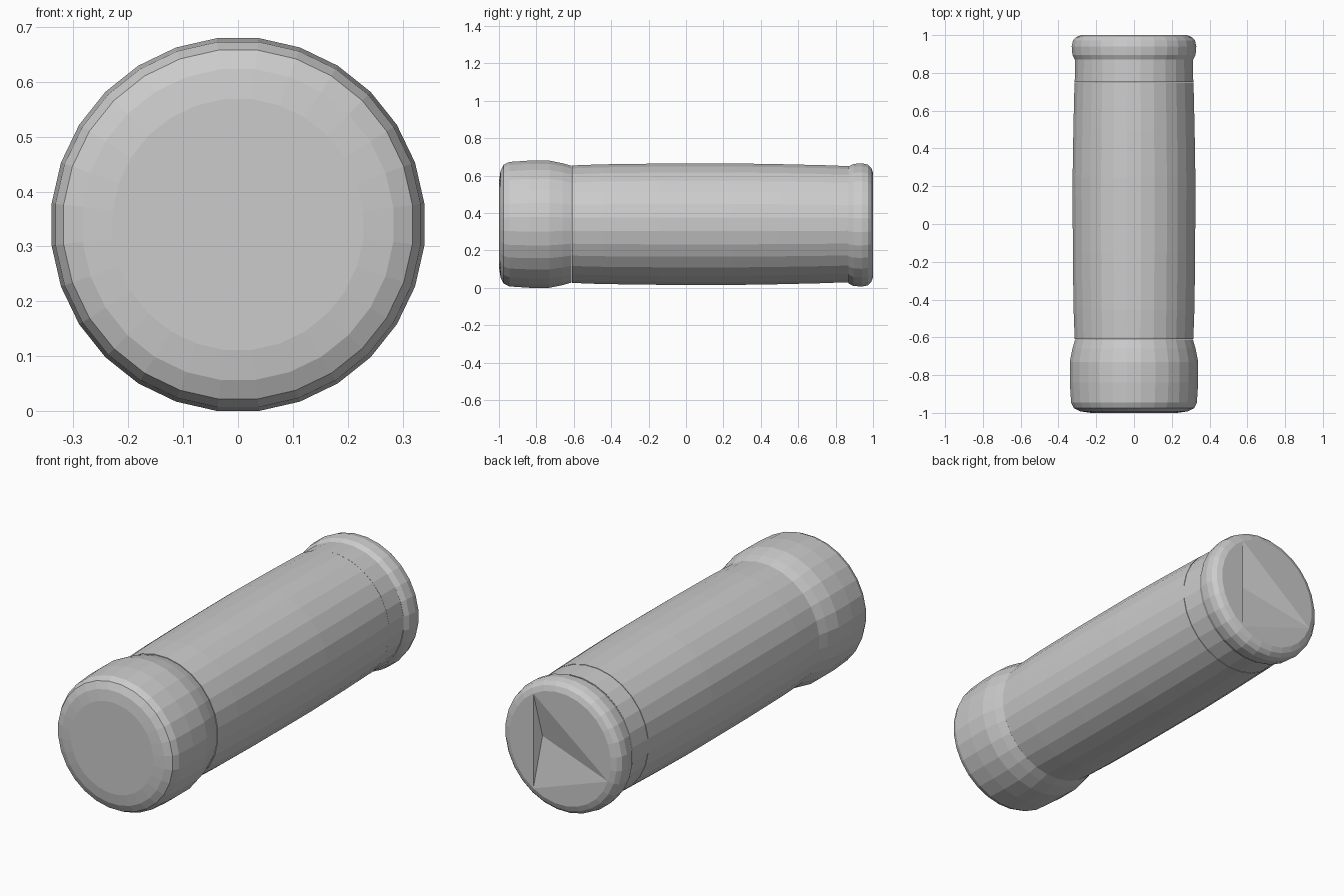
import bpy, bmesh, math

if "Cube" in bpy.data.objects:
    bpy.data.objects.remove(bpy.data.objects["Cube"])

SIDES = 28
AXIS_Z = 0.34


def lathe(name, profile, cap_first=True, cap_last=True, axis_z=AXIS_Z):
    """Faceted turned part along y; profile is a list of (y, radius)."""
    bm = bmesh.new()
    rings = []
    for y, r in profile:
        ring = []
        for i in range(SIDES):
            a = 2 * math.pi * (i + 0.5) / SIDES
            ring.append(bm.verts.new((r * math.sin(a), y, axis_z + r * math.cos(a))))
        rings.append(ring)
    for a, b in zip(rings, rings[1:]):
        for i in range(SIDES):
            j = (i + 1) % SIDES
            bm.faces.new((a[i], a[j], b[j], b[i]))
    if cap_first:
        bm.faces.new(rings[0])
    if cap_last:
        bm.faces.new(rings[-1])
    return name, bm, rings


def finish(name, bm):
    bmesh.ops.recalc_face_normals(bm, faces=bm.faces)
    mesh = bpy.data.meshes.new(name)
    bm.to_mesh(mesh)
    bm.free()
    obj = bpy.data.objects.new(name, mesh)
    bpy.context.collection.objects.link(obj)
    return obj


# Wide front cap, rounded at the face and tapered into the body
name, bm, _ = lathe("front_cap", [
    (-1.0, 0.23), (-0.992, 0.285), (-0.975, 0.32), (-0.945, 0.335),
    (-0.84, 0.342), (-0.73, 0.342), (-0.66, 0.328), (-0.612, 0.314)])
finish(name, bm)

# Slightly barrel-shaped main body
name, bm, _ = lathe("body", [
    (-0.61, 0.316), (-0.45, 0.322), (-0.15, 0.326), (0.25, 0.327),
    (0.5, 0.323), (0.75, 0.317)])
finish(name, bm)

# Narrow collar behind the body
name, bm, _ = lathe("collar", [(0.752, 0.316), (0.87, 0.313)])
finish(name, bm)

# Rounded back cap with a shallow three-sided pit in its end
name, bm, rings = lathe("back_cap", [
    (0.87, 0.315), (0.895, 0.328), (0.94, 0.332), (0.972, 0.325),
    (0.99, 0.308), (1.0, 0.282)], cap_last=False, axis_z=0.336)
end = rings[-1]


def nearest(x, z):
    return min(range(SIDES), key=lambda i: (end[i].co.x - x) ** 2 + (end[i].co.z - z) ** 2)


corners = [nearest(0.14, 0.60), nearest(0.14, 0.08), nearest(-0.28, 0.27)]
apex = bm.verts.new((0.13, 0.955, 0.35))
for k in range(3):
    a, b = corners[k], corners[(k + 1) % 3]
    span = (b - a) % SIDES
    bm.faces.new([end[(a + s) % SIDES] for s in range(span + 1)])
    bm.faces.new((end[a], end[b], apex))
finish(name, bm)
